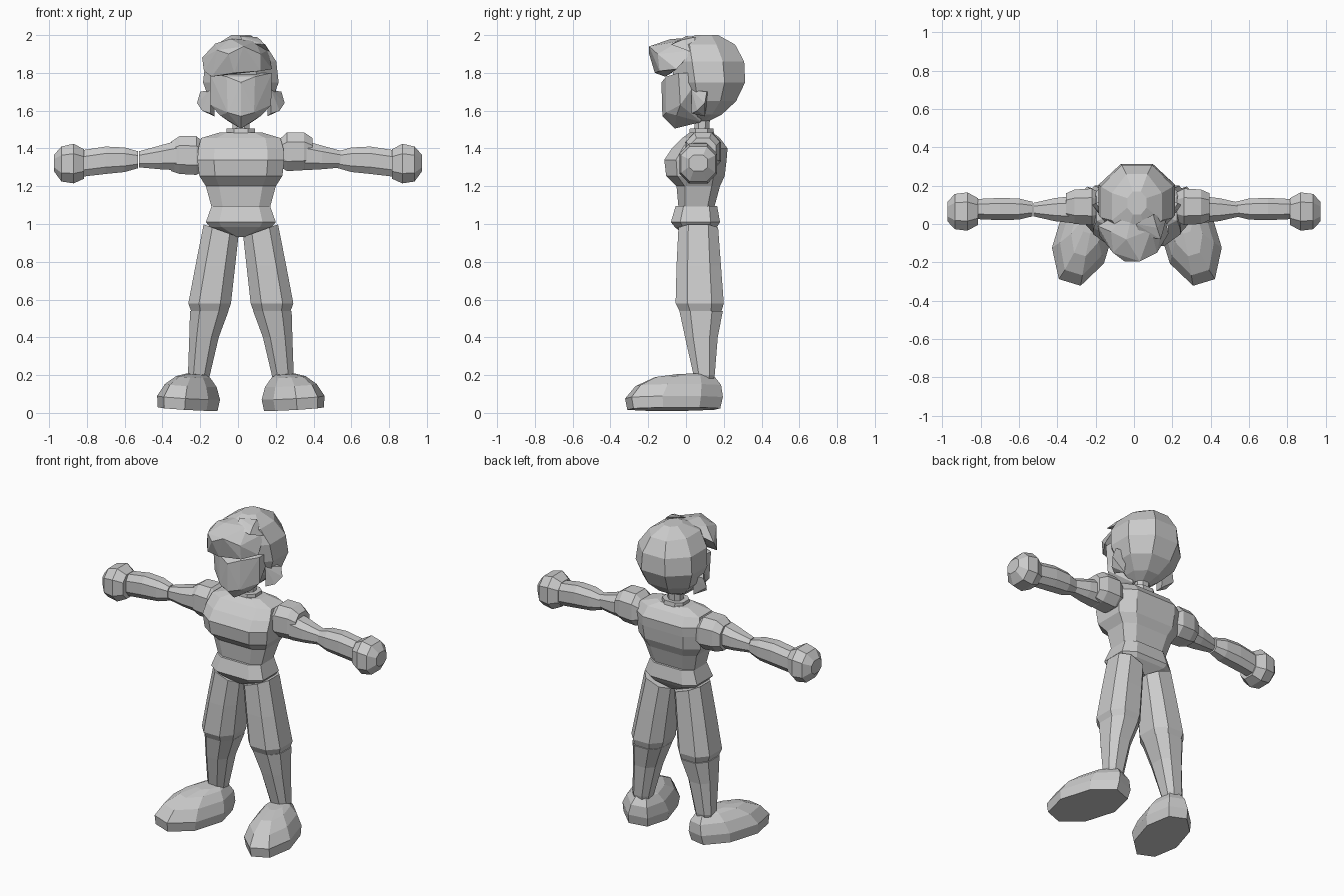
import bpy, bmesh
from math import radians
from mathutils import Matrix, Vector

cube = bpy.data.objects.get("Cube")
if cube:
    bpy.data.objects.remove(cube, do_unlink=True)

GREY = (0.6, 0.6, 0.6, 1)
mat = bpy.data.materials.new("plain_grey")
mat.use_nodes = True
mat.diffuse_color = GREY
bsdf = mat.node_tree.nodes["Principled BSDF"]
bsdf.inputs["Base Color"].default_value = GREY
bsdf.inputs["Roughness"].default_value = 0.8

MID = 0.015      # body centre line


def finish(name, bm):
    bmesh.ops.recalc_face_normals(bm, faces=bm.faces)
    mesh = bpy.data.meshes.new(name)
    bm.to_mesh(mesh)
    bm.free()
    mesh.materials.append(mat)
    obj = bpy.data.objects.new(name, mesh)
    bpy.context.collection.objects.link(obj)
    return obj


def octagon(k):
    """Unit square with its corners cut; k sets the length of the flats."""
    return [(1, -k), (1, k), (k, 1), (-k, 1), (-1, k), (-1, -k), (-k, -1), (k, -1)]


def skin(name, loops, xf=Matrix()):
    """Join loops of points into a closed, flat-faced tube."""
    bm = bmesh.new()
    rows = [[bm.verts.new(xf @ Vector(p)) for p in loop] for loop in loops]
    for a, b in zip(rows, rows[1:]):
        for i in range(len(a)):
            j = (i + 1) % len(a)
            bm.faces.new((a[i], a[j], b[j], b[i]))
    bm.faces.new(rows[0])
    bm.faces.new(rows[-1])
    return finish(name, bm)


def stack(name, rings, k=0.5, xf=Matrix()):
    """Rings up z: (z, centre x, half width, front y, back y, slope)."""
    loops = []
    for z, cx, hx, yf, yb, slope in rings:
        cy, hy = (yf + yb) / 2, (yb - yf) / 2
        loops.append([(cx + u * hx, cy + v * hy, z + slope * u * hx)
                      for u, v in octagon(k)])
    return skin(name, loops, xf)


def limb(name, rings, cy, k=0.5, xf=Matrix()):
    """Rings along x: (x, half depth, bottom z, top z)."""
    loops = [[(x, cy + u * hy, (lo + hi) / 2 + v * (hi - lo) / 2)
              for u, v in octagon(k)] for x, hy, lo, hi in rings]
    return skin(name, loops, xf)


def hull(name, points, mirrored=False, xf=Matrix()):
    """Faceted lump around a few points."""
    bm = bmesh.new()
    pts = list(points)
    if mirrored:
        pts += [(-x, y, z) for x, y, z in points if x]
    for p in pts:
        bm.verts.new(xf @ Vector(p))
    res = bmesh.ops.convex_hull(bm, input=bm.verts)
    loose = [v for v in bm.verts if not v.link_faces]
    bmesh.ops.delete(bm, geom=loose, context='VERTS')
    return finish(name, bm)


def centred(rows):
    return [(z, 0, hx, yf, yb, 0) for z, hx, yf, yb in rows]


body = Matrix.Translation((MID, 0, 0))

# Torso, pelvis and neck
stack("torso", centred([
    (1.09, .155, -.04, .15), (1.20, .185, -.05, .18), (1.255, .22, -.105, .205),
    (1.34, .23, -.115, .215), (1.40, .225, -.075, .22), (1.455, .21, -.02, .18),
    (1.485, .11, .02, .14)]), 0.62, body)
stack("pelvis", centred([
    (.93, .03, 0, .11), (.985, .165, -.06, .165), (1.01, .185, -.08, .18),
    (1.095, .155, -.055, .165)]), 0.62, body)
stack("neck", centred([(1.46, .045, .04, .12), (1.6, .045, .05, .13)]), 0.45, body)
stack("collar", centred([(1.465, .075, .015, .15), (1.505, .075, .02, .145)]), 0.5, body)

# Head
stack("hair_back", centred([
    (1.545, .05, .04, .12), (1.58, .10, .01, .19), (1.65, .165, -.02, .265),
    (1.75, .20, -.06, .313), (1.86, .188, -.08, .308), (1.95, .13, -.08, .26),
    (2.0, .05, .05, .17)]), 0.42, body)
hull("face", [
    (.165, -.04, 1.80), (.16, -.03, 1.63), (.11, -.05, 1.575), (.075, -.105, 1.78),
    (.07, -.105, 1.59), (0, -.13, 1.75), (0, -.125, 1.57), (0, -.06, 1.505),
    (.06, .08, 1.54), (.16, .09, 1.80)], True, body)
hull("hair_front", [
    (-.19, -.01, 1.88), (-.18, -.06, 1.81), (-.14, -.11, 1.78), (-.02, -.165, 1.80),
    (.12, -.14, 1.81), (.18, -.05, 1.82), (-.11, -.15, 1.92), (-.05, -.195, 1.90),
    (.03, -.195, 1.94), (.12, -.15, 1.90), (-.12, -.04, 1.955), (-.04, -.08, 1.98),
    (.09, -.03, 1.97), (.16, .04, 1.92), (0, .1, 1.985)])
hull("hair_tuft", [
    (.03, -.06, 1.96), (.14, -.08, 1.95), (.17, .03, 1.91), (.10, .05, 1.99),
    (.01, .0, 1.995), (.12, -.02, 1.975)])

for side, s in (("left", 1), ("right", -1)):
    def flip(x, z=0):
        return Matrix.Translation((x, 0, z)) @ Matrix.Diagonal((s, 1, 1, 1))

    sided = flip(MID)
    hull(side + "_ear", [
        (.215, .11, 1.70), (.232, .10, 1.64), (.16, .03, 1.71), (.16, .03, 1.585),
        (.14, .12, 1.70), (.14, .10, 1.57), (.205, .06, 1.60)], xf=sided)

    # Arm
    lift = 0.01 * s
    limb(side + "_shoulder", [
        (.19, .07, 1.30, 1.43), (.24, .095, 1.27, 1.475), (.33, .09, 1.275, 1.475),
        (.375, .07, 1.29, 1.445)], .09, xf=flip(.02, lift))
    limb(side + "_upper_arm", [
        (.34, .07, 1.285, 1.44), (.43, .06, 1.29, 1.415), (.54, .035, 1.30, 1.385)],
        .075, xf=flip(.015))
    limb(side + "_forearm", [
        (.53, .038, 1.295, 1.385), (.60, .055, 1.275, 1.405), (.70, .058, 1.265, 1.41),
        (.83, .052, 1.25, 1.39)], .078, xf=flip(.0))
    limb(side + "_hand", [
        (.815, .07, 1.24, 1.395), (.87, .10, 1.215, 1.425), (.935, .092, 1.225, 1.41),
        (.975, .05, 1.28, 1.365)], .065, xf=flip(0))

    # Leg
    stack(side + "_thigh", [
        (.53, .165, .095, -.03, .185, 0), (.58, .165, .113, -.055, .2, 0),
        (.78, .135, .105, -.05, .185, 0), (.965, .105, .092, -.04, .17, .36)],
        xf=sided)
    stack(side + "_shin", [
        (.17, .222, .05, .045, .145, 0), (.20, .222, .058, .04, .152, 0),
        (.40, .195, .078, -.005, .168, 0), (.54, .167, .102, -.035, .195, 0)], xf=sided)

    # Foot, turned outward with a slight roll
    turn = (flip(MID) @ Matrix.Translation((.28, -.06, .02))
            @ Matrix.Rotation(radians(17), 4, 'Z') @ Matrix.Rotation(radians(-4), 4, 'Y'))
    stack(side + "_foot", centred([
        (0, .135, -.245, .235), (.06, .142, -.255, .25), (.125, .115, -.20, .245),
        (.17, .075, -.10, .215), (.185, .045, .02, .185)]), 0.42, turn)
